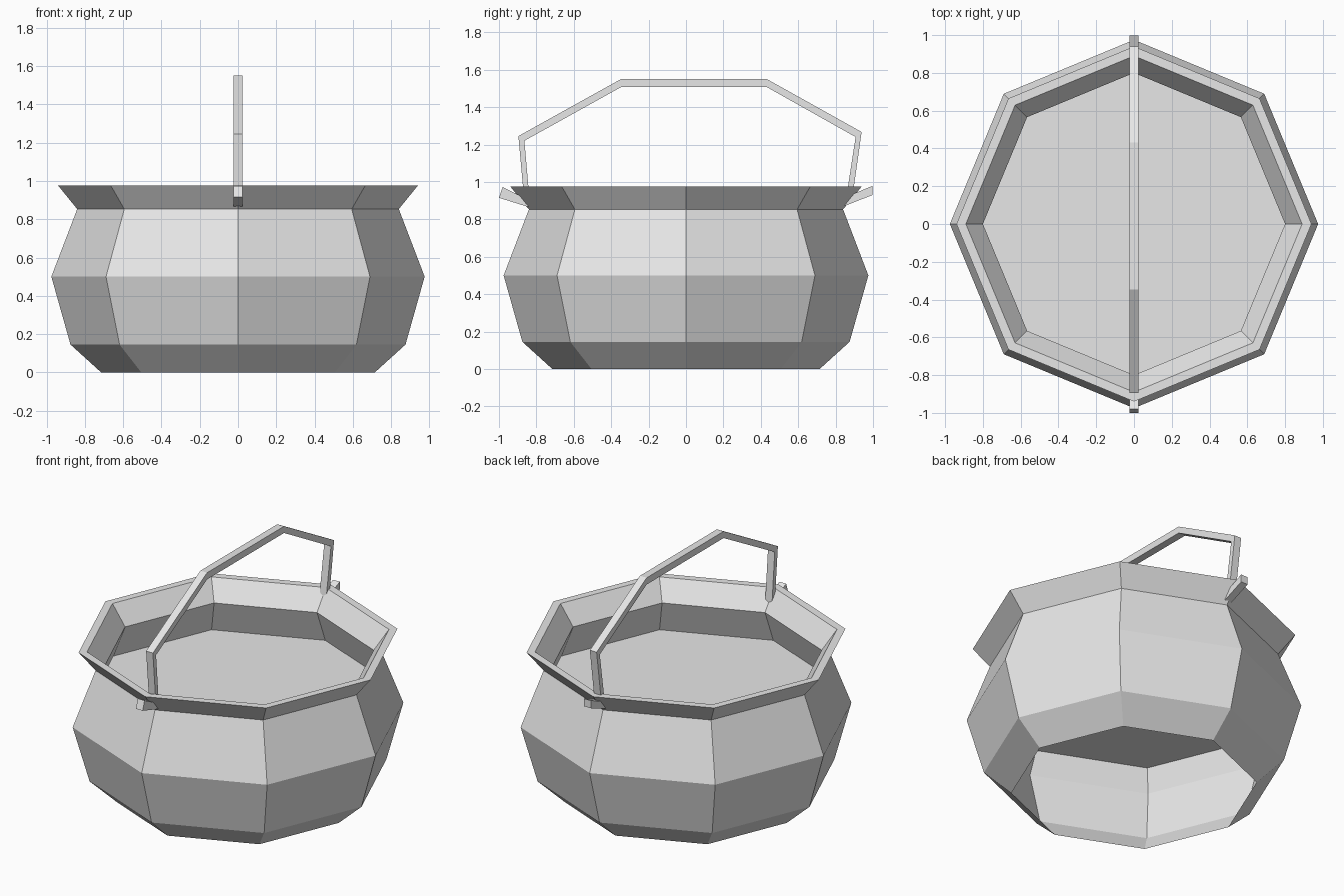
import bpy
import bmesh
from math import cos, sin, tau

SIDES = 8

cube = bpy.data.objects.get("Cube")
if cube:
    bpy.data.objects.remove(cube, do_unlink=True)

grey = bpy.data.materials.new("plain grey")
grey.use_nodes = True
grey.diffuse_color = (0.8, 0.8, 0.8, 1)
grey.node_tree.nodes["Principled BSDF"].inputs["Base Color"].default_value = (0.8, 0.8, 0.8, 1)


def finish(name, bm):
    """Turn a bmesh into a flat-shaded object."""
    mesh = bpy.data.meshes.new(name)
    bm.to_mesh(mesh)
    bm.free()
    mesh.materials.append(grey)
    obj = bpy.data.objects.new(name, mesh)
    bpy.context.collection.objects.link(obj)
    return obj


def ring(bm, radius, z):
    return [bm.verts.new((radius * cos(tau * i / SIDES), radius * sin(tau * i / SIDES), z))
            for i in range(SIDES)]


# Pot wall: up the outside, over the rim, down the inside to the open base
wall = [(0.715, 0), (0.875, 0.145), (0.975, 0.5), (0.84, 0.853), (0.94, 0.976),
        (0.89, 0.976), (0.80, 0.85), (0.94, 0.5), (0.85, 0.15)]
bm = bmesh.new()
rings = [ring(bm, r, z) for r, z in wall]
for a, b in zip(rings, rings[1:] + rings[:1]):
    for i in range(SIDES):
        j = (i + 1) % SIDES
        bm.faces.new((a[i], a[j], b[j], b[i]))
bmesh.ops.recalc_face_normals(bm, faces=bm.faces)
finish("pot_wall", bm)

# Flat surface of the contents
bm = bmesh.new()
bm.faces.new(ring(bm, 0.885, 0.64))
finish("contents_surface", bm)

# Handle: a bent bar with hooked ends that pass through the rim
outline = [(-0.98, 0.973), (-1.0, 0.915), (-0.833, 0.863), (-0.864, 1.22),
           (-0.347, 1.507), (0.432, 1.507), (0.907, 1.24), (0.85, 0.872),
           (0.997, 0.93), (0.997, 0.979), (0.892, 0.935), (0.939, 1.267),
           (0.432, 1.55), (-0.347, 1.55), (-0.896, 1.245), (-0.866, 0.915)]
HALF = 0.024
bm = bmesh.new()
side = bm.faces.new([bm.verts.new((-HALF, y, z)) for y, z in outline])
extruded = bmesh.ops.extrude_face_region(bm, geom=[side], use_keep_orig=True)
moved = [g for g in extruded["geom"] if isinstance(g, bmesh.types.BMVert)]
bmesh.ops.translate(bm, verts=moved, vec=(2 * HALF, 0, 0))
bmesh.ops.recalc_face_normals(bm, faces=bm.faces)
finish("handle", bm)
